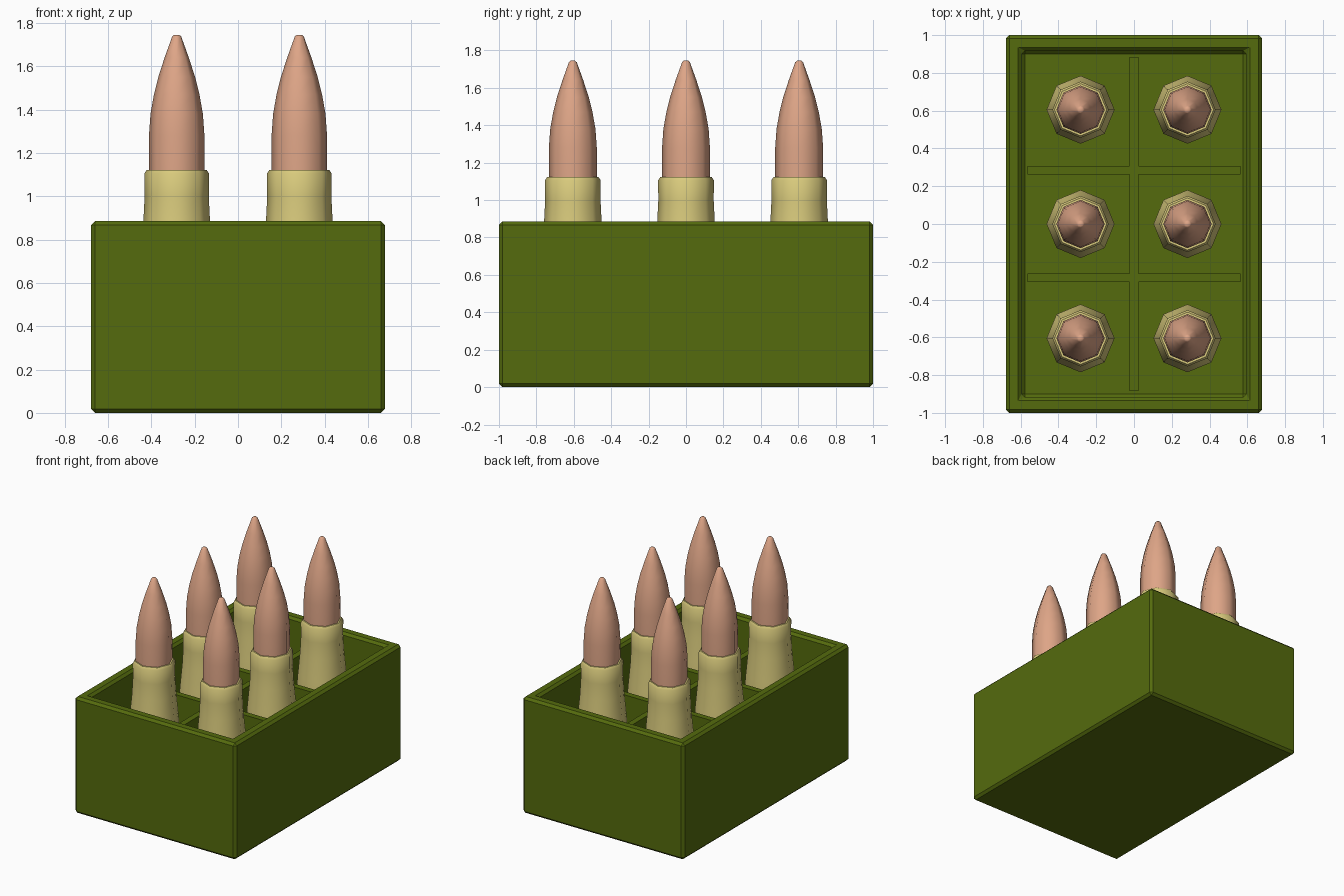
import bpy, bmesh, math

if "Cube" in bpy.data.objects:
    bpy.data.objects.remove(bpy.data.objects["Cube"])


def material(name, rgb):
    m = bpy.data.materials.new(name)
    m.diffuse_color = (*rgb, 1)
    m.use_nodes = True
    m.node_tree.nodes["Principled BSDF"].inputs["Base Color"].default_value = m.diffuse_color
    return m


OLIVE = material("olive_green", (0.090, 0.147, 0.004))
BRASS = material("pale_brass", (0.70, 0.60, 0.205))
COPPER = material("copper_pink", (0.73, 0.376, 0.242))


def finish(bm, name, mat):
    bmesh.ops.recalc_face_normals(bm, faces=bm.faces[:])
    me = bpy.data.meshes.new(name)
    bm.to_mesh(me)
    bm.free()
    me.materials.append(mat)
    ob = bpy.data.objects.new(name, me)
    bpy.context.collection.objects.link(ob)
    return ob


def block(bm, sx, sy, z0, z1, y=0):
    vs = bmesh.ops.create_cube(bm, size=1)["verts"]
    for v in vs:
        v.co = (v.co.x * sx, v.co.y * sy + y, z0 + (v.co.z + 0.5) * (z1 - z0))


def lathe(name, profile, mat, x, y, angle, sides=8):
    """Closed turned part from (radius, height) points."""
    bm = bmesh.new()
    rings = [[bm.verts.new((x + r * math.cos(math.tau * i / sides),
                            y + r * math.sin(math.tau * i / sides), z))
              for i in range(sides)] for r, z in profile]
    for a, b in zip(rings, rings[1:]):
        for i in range(sides):
            j = (i + 1) % sides
            bm.faces.new((a[i], a[j], b[j], b[i]))
    bm.faces.new(rings[0])
    bm.faces.new(rings[-1])
    ob = finish(bm, name, mat)
    bpy.ops.object.select_all(action='DESELECT')
    ob.select_set(True)
    bpy.context.view_layer.objects.active = ob
    bpy.ops.object.shade_smooth_by_angle(angle=math.radians(angle))
    return ob


# Open box with bevelled edges
bm = bmesh.new()
block(bm, 1.356, 2.0, 0, 0.885)
top = max(bm.faces, key=lambda f: f.calc_center_median().z)
bmesh.ops.inset_region(bm, faces=[top], thickness=0.117)
floor = bmesh.ops.extrude_discrete_faces(bm, faces=[top])["faces"][0]
for v in floor.verts:
    v.co.z = 0.1
box = finish(bm, "box", OLIVE)
bev = box.modifiers.new("edge_bevel", 'BEVEL')
bev.width = 0.018
bev.segments = 1

# Dividers below the rim
bm = bmesh.new()
block(bm, 0.045, 1.77, 0.09, 0.735)
finish(bm, "long_divider", OLIVE)
for k, y in enumerate((-0.285, 0.285)):
    bm = bmesh.new()
    block(bm, 1.13, 0.045, 0.09, 0.735, y)
    finish(bm, f"cross_divider_{k + 1}", OLIVE)

# Six cartridges: flared case and pointed tip
CASE = [(0.18, 0.09), (0.18, 0.58), (0.17, 0.71), (0.154, 0.88), (0.148, 1.0),
        (0.149, 1.105), (0.138, 1.122), (0.12, 1.122)]
TIP = [(0.128, 1.05), (0.128, 1.28), (0.121, 1.38), (0.105, 1.47),
       (0.085, 1.55), (0.056, 1.64), (0.021, 1.737), (0.012, 1.745)]
n = 0
for x in (-0.283, 0.283):
    for y in (-0.605, 0, 0.605):
        n += 1
        lathe(f"case_{n}", CASE, BRASS, x, y, 46)
        lathe(f"tip_{n}", TIP, COPPER, x, y, 50)
